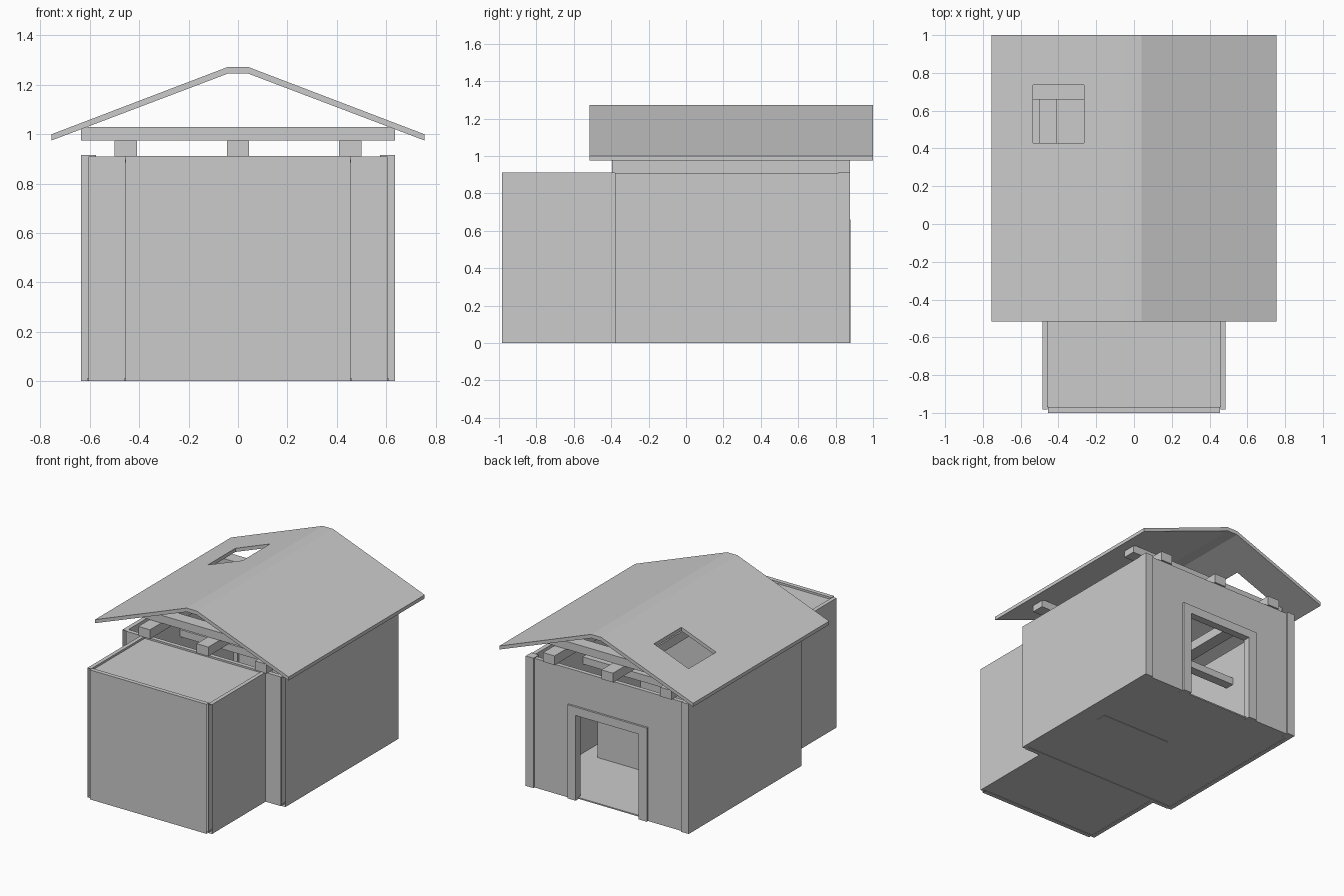
import bpy, bmesh
from mathutils import Vector

if "Cube" in bpy.data.objects:
    bpy.data.objects.remove(bpy.data.objects["Cube"])


def mesh_object(name, bm):
    bmesh.ops.recalc_face_normals(bm, faces=bm.faces[:])
    me = bpy.data.meshes.new(name)
    bm.to_mesh(me)
    bm.free()
    ob = bpy.data.objects.new(name, me)
    bpy.context.collection.objects.link(ob)
    return ob


def box(name, x, y, z, open_axis=None):
    """Box from ranges; open_axis drops the two end caps on that axis."""
    bm = bmesh.new()
    bmesh.ops.create_cube(bm, size=1)
    for v in bm.verts:
        v.co = Vector([r[0] + (c + .5) * (r[1] - r[0]) for r, c in zip((x, y, z), v.co)])
    bm.normal_update()
    if open_axis is not None:
        ends = [f for f in bm.faces if abs(f.normal[open_axis]) > .9]
        bmesh.ops.delete(bm, geom=ends, context='FACES_ONLY')
    return mesh_object(name, bm)


def prism(name, pts, a, b, place):
    """Extrude an outline; place(u, v, w) maps it into space."""
    bm = bmesh.new()
    f = bm.faces.new([bm.verts.new(place(u, v, a)) for u, v in pts])
    ext = bmesh.ops.extrude_face_region(bm, geom=[f])
    shift = place(0, 0, b) - place(0, 0, a)
    bmesh.ops.translate(bm, vec=shift,
                        verts=[e for e in ext['geom'] if isinstance(e, bmesh.types.BMVert)])
    return mesh_object(name, bm)


def xz(u, v, w):
    return Vector((u, w, v))


def xy(u, v, w):
    return Vector((u, v, w))


def arch(half, top, inner, inner_top):
    return [(-half, 0), (-half, top), (half, top), (half, 0),
            (inner, 0), (inner, inner_top), (-inner, inner_top), (-inner, 0)]


# Floor covering the main room and the annex
prism("floor", [(-.46, -.97), (.46, -.97), (.46, -.37), (.61, -.37),
                (.61, .85), (-.61, .85), (-.61, -.37), (-.46, -.37)], .003, .012, xy)

# Paired side walls and back corner posts
for s, side in ((-1, "left"), (1, "right")):
    def span(a, b):
        return sorted((s * a, s * b))
    box(side + "_main_wall", span(.605, .635), (-.38, .82), (0, .91), 1)
    box(side + "_annex_wall", span(.457, .485), (-.983, -.38), (0, .912), 1)
    box(side + "_corner_post", span(.575, .635), (.815, .877), (0, .915))

# Front walls
box("annex_front_wall", (-.455, .455), (-1, -.97), (0, .912), 0)
box("main_front_wall", (-.605, .605), (-.385, -.355), (0, .91), 0)
box("annex_ceiling", (-.458, .458), (-.97, -.385), (.885, .898))

# Back wall with doorway and door trim
prism("back_wall", arch(.58, .91, .25, .61), .835, .865, xz)
prism("door_frame", arch(.31, .66, .245, .6), .825, .879, xz)

# Inside counter and cross rail
box("counter", (-.05, .49), (.2, .285), (0, .27))
box("cross_rail", (-.605, .605), (.22, .285), (.64, .69))

# Ceiling joists and tie beams
for i, x in enumerate((-.455, 0, .455)):
    box(f"joist_{i}", (x - .045, x + .045), (-.395, .877), (.91, .975))
for i, y in enumerate((-.225, .705)):
    box(f"tie_beam_{i}", (-.635, .635), (y - .045, y + .045), (.975, 1.03))

# Gable roof with flattened ridge
roof = prism("roof", [(-.755, .975), (-.755, 1), (-.04, 1.273), (.04, 1.273), (.755, 1),
                      (.755, .975), (.04, 1.246), (-.04, 1.246)], -.515, 1, xz)
cutter = box("skylight_cutter", (-.535, -.265), (.43, .735), (.9, 1.4))
cutter.hide_render = True
cutter.hide_viewport = True
cut = roof.modifiers.new("skylight", 'BOOLEAN')
cut.operation = 'DIFFERENCE'
cut.solver = 'EXACT'
cut.object = cutter
